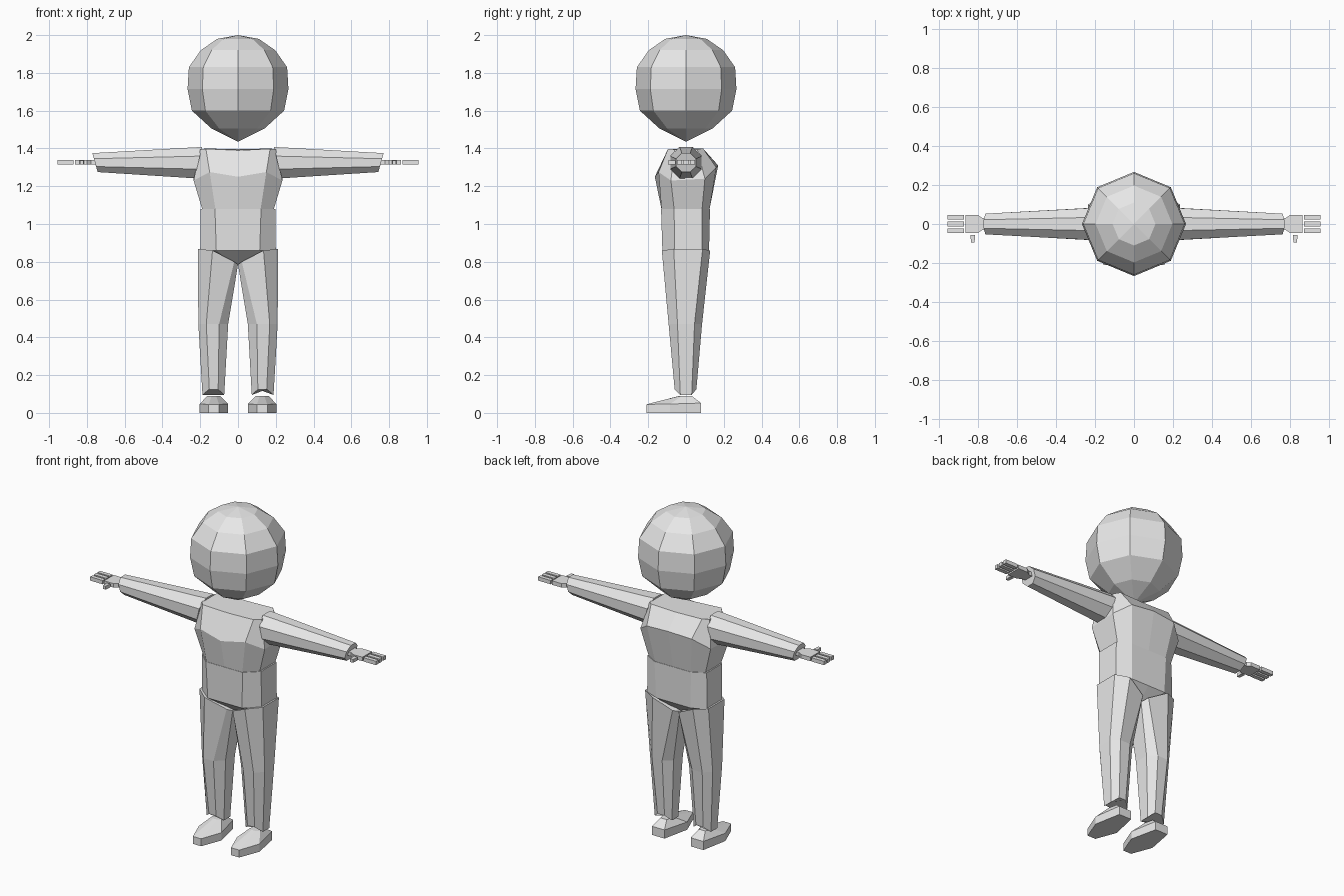
import bpy
import math

grey = bpy.data.materials.new("light grey")
grey.diffuse_color = (0.8, 0.8, 0.8, 1)


def make(name, verts, faces):
    me = bpy.data.meshes.new(name)
    me.from_pydata(verts, [], faces)
    me.materials.append(grey)
    ob = bpy.data.objects.new(name, me)
    bpy.context.collection.objects.link(ob)
    # consistent outward normals
    import bmesh
    bm = bmesh.new()
    bm.from_mesh(me)
    bmesh.ops.remove_doubles(bm, verts=bm.verts, dist=0.0005)
    bmesh.ops.recalc_face_normals(bm, faces=bm.faces)
    bm.to_mesh(me)
    bm.free()
    return ob


def loft(name, rings):
    """Skin equal-sized rings and cap both ends."""
    n = len(rings[0])
    verts = [p for r in rings for p in r]
    faces = [(k * n + i, k * n + (i + 1) % n, (k + 1) * n + (i + 1) % n, (k + 1) * n + i)
             for k in range(len(rings) - 1) for i in range(n)]
    faces += [tuple(range(n)), tuple(range((len(rings) - 1) * n, len(rings) * n))]
    return make(name, verts, faces)


def pair(name, rings):
    """Build a part on both sides of the body."""
    for side, s in (("right", 1), ("left", -1)):
        loft(side + "_" + name, [[(s * x, y, z) for x, y, z in r] for r in rings])


def full(half):
    """Close a front-to-back half ring by mirroring it in x."""
    return half + [(-x, y, z) for x, y, z in half[-2:0:-1]]


def box(x0, x1, y0, y1, z0, z1, taper=1.0):
    m = (x0 + x1) / 2
    a, b = m + (x0 - m) * taper, m + (x1 - m) * taper
    return [[(a, y0, z0), (b, y0, z0), (b, y0, z1), (a, y0, z1)],
            [(x0, y1, z0), (x1, y1, z0), (x1, y1, z1), (x0, y1, z1)]]


# Head: faceted eight-sided ball
profile = [(0.0, 2.0), (0.11, 1.98), (0.197, 1.92), (0.26, 1.83),
           (0.267, 1.715), (0.244, 1.6), (0.14, 1.505), (0.0, 1.435)]
hv, hf = [(0, 0, 2.0)], []
for r, z in profile[1:-1]:
    hv += [(r * math.cos(i * math.pi / 4), r * math.sin(i * math.pi / 4), z) for i in range(8)]
hv.append((0, 0, 1.435))
for i in range(8):
    j = (i + 1) % 8
    hf.append((0, 1 + i, 1 + j))
    for k in range(5):
        a = 1 + k * 8
        hf.append((a + i, a + j, a + 8 + j, a + 8 + i))
    hf.append((41 + i, len(hv) - 1, 41 + j))
make("head", hv, hf)

# Chest
loft("chest", [full(r) for r in (
    [(0, -0.13, 1.08), (0.12, -0.13, 1.08), (0.19, -0.063, 1.08),
     (0.19, 0.085, 1.08), (0.12, 0.125, 1.08), (0, 0.125, 1.08)],
    [(0, -0.165, 1.25), (0.15, -0.145, 1.275), (0.235, -0.08, 1.23),
     (0.235, 0.1, 1.24), (0.15, 0.16, 1.3), (0, 0.17, 1.31)],
    [(0, -0.09, 1.39), (0.17, -0.095, 1.398), (0.2, -0.06, 1.395),
     (0.2, 0.06, 1.395), (0.17, 0.09, 1.4), (0, 0.09, 1.395)])])

# Pelvis with a wedge running down between the legs
loft("pelvis", [full(r) for r in (
    [(0, -0.04, 0.785), (0.03, -0.04, 0.79), (0.06, -0.03, 0.8),
     (0.06, 0.04, 0.8), (0.03, 0.05, 0.79), (0, 0.05, 0.785)],
    [(0, -0.125, 0.86), (0.115, -0.125, 0.86), (0.2, -0.06, 0.86),
     (0.2, 0.085, 0.86), (0.115, 0.122, 0.86), (0, 0.122, 0.86)],
    [(0, -0.132, 1.08), (0.122, -0.132, 1.08), (0.198, -0.063, 1.08),
     (0.198, 0.085, 1.08), (0.122, 0.127, 1.08), (0, 0.127, 1.08)])])

# Legs: tapering octagonal trousers, notched hem at the front
pair("leg", [
    [(0.02, -0.08, 0.80), (0.135, -0.128, 0.86), (0.212, -0.065, 0.868), (0.212, 0.088, 0.868),
     (0.135, 0.128, 0.86), (0.02, 0.1, 0.80), (0.0, 0.06, 0.785), (0.0, -0.05, 0.785)],
    [(0.1, -0.092, 0.47), (0.168, -0.092, 0.47), (0.21, -0.045, 0.47), (0.21, 0.045, 0.47),
     (0.168, 0.085, 0.47), (0.1, 0.085, 0.47), (0.052, 0.045, 0.47), (0.052, -0.045, 0.47)],
    [(0.105, -0.06, 0.125), (0.152, -0.06, 0.125), (0.188, -0.03, 0.095), (0.188, 0.03, 0.095),
     (0.152, 0.055, 0.125), (0.105, 0.055, 0.125), (0.073, 0.03, 0.095), (0.073, -0.03, 0.095)]])


# Shoes: hexagonal sole, sloping upper
def sole(z_toe, z_mid, z_heel):
    return [(0.1, -0.21, z_toe), (0.155, -0.21, z_toe), (0.203, -0.085, z_mid),
            (0.172, 0.08, z_heel), (0.088, 0.08, z_heel), (0.052, -0.085, z_mid)]


pair("shoe", [sole(0, 0, 0), sole(0.045, 0.047, 0.052),
              [(0.115, -0.035, 0.09), (0.14, -0.035, 0.09), (0.162, -0.02, 0.09),
               (0.15, 0.03, 0.09), (0.108, 0.03, 0.09), (0.095, -0.02, 0.09)]])


# Arms: octagonal sleeves, slanted at the cuff
def sleeve(x, slant, ry, rz, z):
    ring = []
    for i in range(8):
        a = math.pi / 8 + i * math.pi / 4
        k = 1 / math.cos(math.pi / 8)
        dz = math.sin(a) * k
        ring.append((x + slant * dz, ry * math.cos(a) * k, z + rz * dz))
    return ring


pair("arm", [sleeve(0.21, -0.02, 0.083, 0.083, 1.325), sleeve(0.757, 0.014, 0.053, 0.05, 1.325)])

# Hands: flat palm, three fingers and a thumb
pair("palm", [[(x, -y, 1.314), (x, y, 1.314), (x, y, 1.338), (x, -y, 1.338)]
              for x, y in ((0.75, 0.03), (0.778, 0.03), (0.8, 0.046), (0.864, 0.046))])
for label, y in (("front", -0.035), ("middle", 0.0), ("back", 0.035)):
    pair(label + "_finger", box(0.872, 0.956, y - 0.012, y + 0.012, 1.315, 1.338))
pair("thumb", box(0.815, 0.839, -0.096, -0.056, 1.316, 1.336, 0.75))
